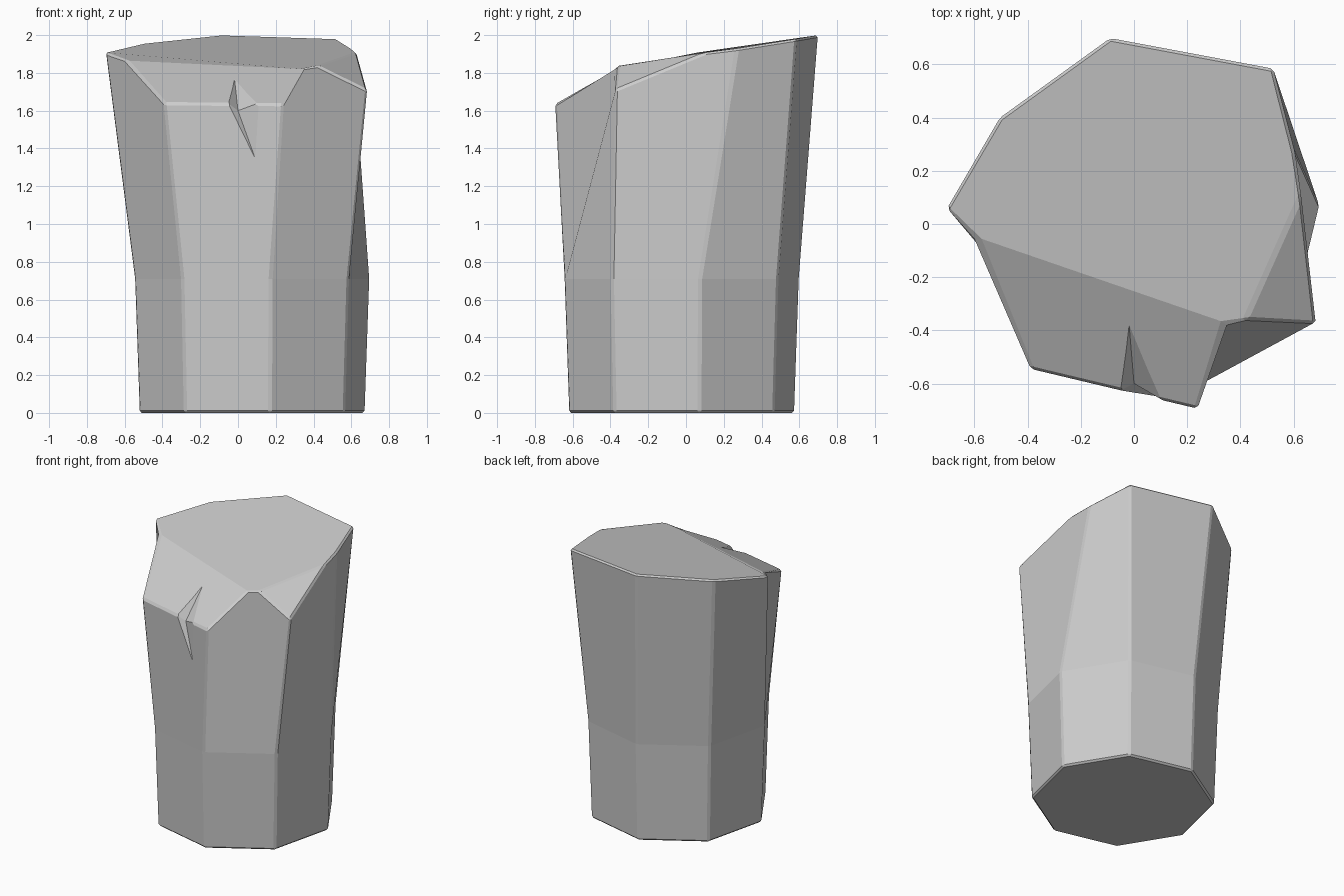
import bpy, bmesh, math

if "Cube" in bpy.data.objects:
    bpy.data.objects.remove(bpy.data.objects["Cube"])


def make_object(name, verts, faces):
    mesh = bpy.data.meshes.new(name)
    mesh.from_pydata(verts, [], faces)
    bm = bmesh.new()
    bm.from_mesh(mesh)
    bmesh.ops.recalc_face_normals(bm, faces=bm.faces)
    bm.to_mesh(mesh)
    bm.free()
    obj = bpy.data.objects.new(name, mesh)
    bpy.context.collection.objects.link(obj)
    return obj


def octagon(radius, z):
    return [(0.075 + radius * math.cos(math.radians(9 + 45 * i)),
             -0.023 + radius * math.sin(math.radians(9 + 45 * i)), z) for i in range(8)]


# Rock column: regular octagon below, irregular flared crown above
crown = [(0.605, 0.27, 1.93), (0.525, 0.585, 1.98), (-0.09, 0.70, 2.0), (-0.505, 0.40, 1.955),
         (-0.705, 0.06, 1.91), (-0.39, -0.545, 1.64), (0.24, -0.695, 1.635), (0.685, -0.375, 1.71)]
# Corners where the sloped chips meet the top plane
chips = [(-0.59, -0.05, 1.865), (0.34, -0.37, 1.82), (0.42, -0.36, 1.84), (0.63, 0.11, 1.91)]
verts = octagon(0.605, 0) + octagon(0.63, 0.71) + crown + chips
LEFT, NOTCH_A, NOTCH_B, RIGHT = 24, 25, 26, 27
extra = {4: [LEFT], 6: [NOTCH_A, NOTCH_B], 7: [RIGHT]}   # extra rim points per side

faces = [list(range(8))]
for i in range(8):
    j = (i + 1) % 8
    faces.append([i, j, 8 + j, 8 + i])
    faces.append([8 + i, 8 + j, 16 + j] + extra.get(i, [])[::-1] + [16 + i])
faces.append([16, 17, 18, 19, 20, LEFT, NOTCH_A, NOTCH_B, RIGHT])   # main top
faces.append([LEFT, 21, 22, NOTCH_A])                               # front slope
faces.append([NOTCH_B, 23, RIGHT])                                  # right slope
rock = make_object("rock_column", verts, faces)

# Narrow worn edges
bevel = rock.modifiers.new("worn_edges", 'BEVEL')
bevel.width = 0.012
bevel.segments = 1
bevel.limit_method = 'ANGLE'
bevel.angle_limit = math.radians(25)

# Shallow crack over the front rim
cutter = make_object(
    "crack_cutter",
    [(-0.02, -0.36, 1.782), (-0.06, -0.63, 1.645), (0.09, -0.648, 1.35),
     (0.12, -0.67, 1.645), (0.0, -0.60, 1.60), (0.03, -0.85, 1.85)],
    [[k, (k + 1) % 4, tip] for k in range(4) for tip in (4, 5)])
cutter.hide_render = True
cutter.display_type = 'WIRE'
cut = rock.modifiers.new("crack", 'BOOLEAN')
cut.operation = 'DIFFERENCE'
cut.solver = 'EXACT'
cut.object = cutter

# Apply the modifiers and drop the cutter
bpy.context.view_layer.objects.active = rock
rock.select_set(True)
for name in ("worn_edges", "crack"):
    bpy.ops.object.modifier_apply(modifier=name)
bpy.data.objects.remove(cutter)
